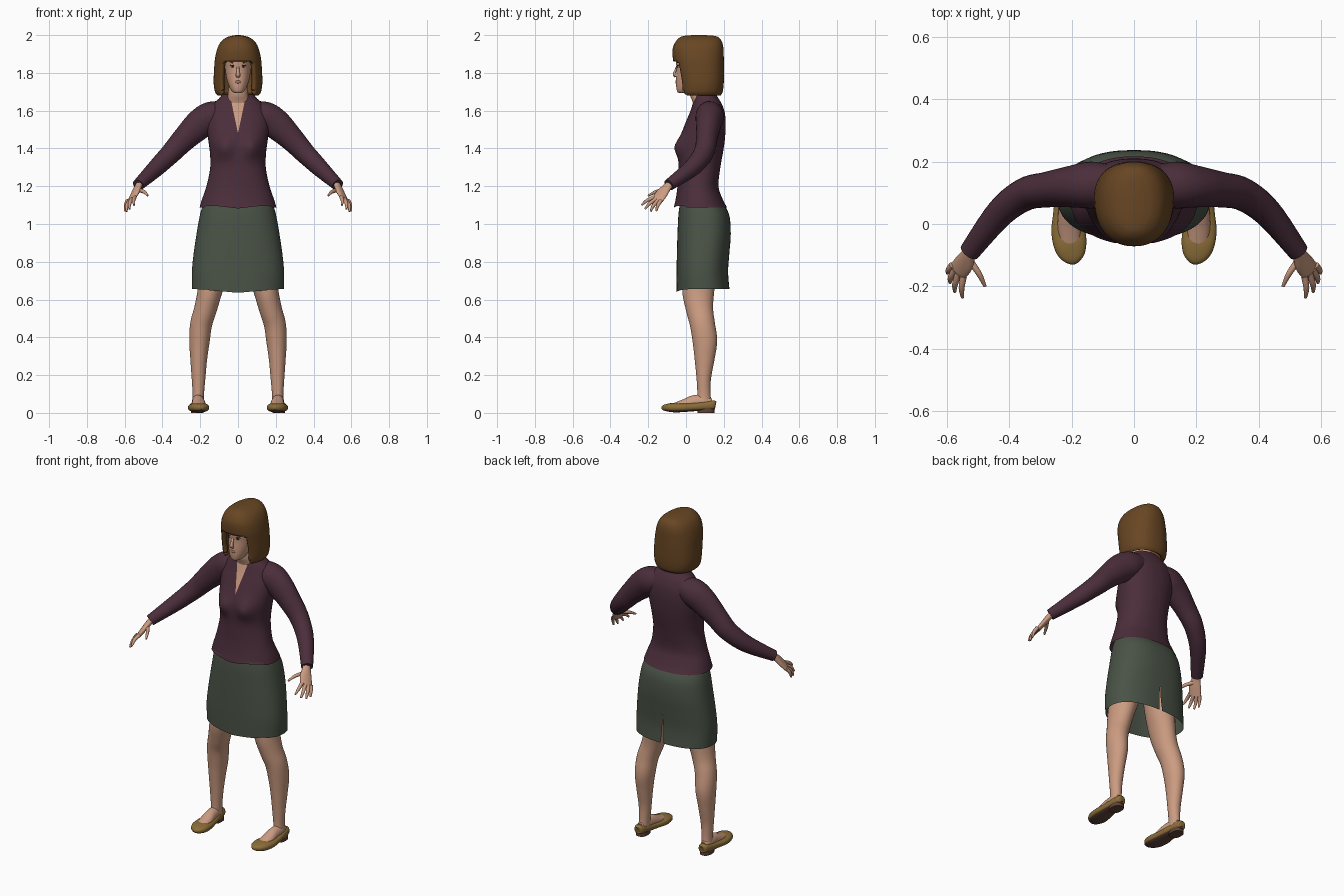
import bpy, bmesh, math
from mathutils import Vector as V

if "Cube" in bpy.data.objects:
    bpy.data.objects.remove(bpy.data.objects["Cube"])


def material(name, r, g, b):
    m = bpy.data.materials.new(name)
    m.use_nodes = True
    m.diffuse_color = (r, g, b, 1)
    m.node_tree.nodes["Principled BSDF"].inputs["Base Color"].default_value = (r, g, b, 1)
    return m


skin = material("skin", .60, .33, .22)
hair = material("brown_hair", .14, .062, .017)
plum = material("plum_cloth", .07, .027, .043)
olive = material("grey_green_cloth", .068, .086, .062)
tan = material("tan_leather", .26, .155, .04)
sole = material("brown_sole", .11, .055, .04)
lip = material("lip_rose", .42, .17, .14)
dark = material("dark_eye", .02, .013, .01)
white = material("eye_white", .6, .55, .5)


def smooth(rows, k=5):
    """Catmull-Rom resampling of rows of numbers."""
    out, n = [], len(rows)
    for i in range(n - 1):
        a, b, c, d = (rows[min(max(i + j, 0), n - 1)] for j in (-1, 0, 1, 2))
        for s in range(k):
            t = s / k
            out.append([q + .5 * t * (r - p + t * (2*p - 5*q + 4*r - w + t * (3*(q - r) + w - p)))
                        for p, q, r, w in zip(a, b, c, d)])
    return out + [list(rows[-1])]


def ring(c, u, v, n, e):
    def f(x):
        return math.copysign(abs(x) ** (2 / e), x)
    return [c + u * f(math.cos(2*math.pi*i/n)) + v * f(math.sin(2*math.pi*i/n)) for i in range(n)]


def loft(name, rings, mats, caps=True, edit=None, mirror=False, thick=0):
    bm = bmesh.new()
    vs = [[bm.verts.new(p) for p in r] for r in rings]
    n = len(vs[0])
    for a, b in zip(vs, vs[1:]):
        for i in range(n):
            bm.faces.new((a[i], a[(i+1) % n], b[(i+1) % n], b[i]))
    if caps:
        bm.faces.new(vs[0])
        bm.faces.new(vs[-1])
    bmesh.ops.recalc_face_normals(bm, faces=bm.faces[:])
    if edit:
        edit(bm)
    me = bpy.data.meshes.new(name)
    bm.to_mesh(me)
    bm.free()
    ob = bpy.data.objects.new(name, me)
    bpy.context.collection.objects.link(ob)
    for m in mats:
        me.materials.append(m)
    bpy.ops.object.select_all(action='DESELECT')
    ob.select_set(True)
    bpy.context.view_layer.objects.active = ob
    bpy.ops.object.shade_smooth_by_angle(angle=math.radians(50))
    if thick:
        s = ob.modifiers.new("thickness", 'SOLIDIFY')
        s.thickness, s.offset = thick, -1
    if mirror:
        ob.modifiers.new("mirror", 'MIRROR')
    return ob


def body(name, rows, mats, n=64, e=2.2, **kw):
    """Upright form from rows of height, half width, front y, back y."""
    return loft(name, [ring(V((0, (f+b)/2, z)), V((w, 0, 0)), V((0, (b-f)/2, 0)), n, e)
                       for z, w, f, b in smooth(rows)], mats, **kw)


def tube(name, rows, mats, side=(0, 0, 1), n=24, e=2, k=5, **kw):
    """Form along a path from rows of x, y, z, radius along side, other radius."""
    pts, rings = smooth(rows, k), []
    for i, p in enumerate(pts):
        t = (V(pts[min(i+1, len(pts)-1)][:3]) - V(pts[max(i-1, 0)][:3])).normalized()
        u = V(side) - t * t.dot(V(side))
        u.normalize()
        rings.append(ring(V(p[:3]), u * p[3], t.cross(u) * p[4], n, e))
    return loft(name, rings, mats, **kw)


# jacket with bust and V neck
def jacket_edit(bm):
    for v in bm.verts:
        x, y, z = v.co
        if y < .06:
            g = math.exp(-((abs(x) - .075) / .05) ** 2 - ((z - 1.405) / .055) ** 2)
            v.co.y -= .032 * g
        if z < 1.1 and y < 0:
            v.co.z += .012 * min(abs(x) / .1, 1) - .006
    for s in (1, -1):
        bmesh.ops.bisect_plane(bm, geom=bm.verts[:] + bm.edges[:] + bm.faces[:],
                               plane_co=(0, 0, 1.48), plane_no=(s * .19, 0, -.04))
    for f in bm.faces:
        c = f.calc_center_median()
        if c.y < .09 and abs(c.x) * .19 < (c.z - 1.48) * .04:
            f.material_index = 1


body("jacket", [(1.088, .203, -.065, .217), (1.13, .191, -.055, .195), (1.2, .167, -.045, .172),
                (1.3, .147, -.04, .182), (1.38, .149, -.04, .196), (1.45, .158, -.033, .206),
                (1.53, .165, -.005, .21), (1.59, .155, .02, .205), (1.635, .13, .035, .19),
                (1.665, .1, .045, .172), (1.685, .085, .05, .16)],
     [plum, skin], caps=False, edit=jacket_edit)


# skirt with back slit
def skirt_edit(bm):
    for v in bm.verts:
        if v.co.y < .05:
            v.co.z -= .02 * max(0, 1 - abs(v.co.x) / .22) * max(0, 1 - (v.co.z - .65) / .1)
    slit = [e for e in bm.edges if all(abs(v.co.x) < .001 and v.co.y > .1 and v.co.z < .83
                                       for v in e.verts)]
    bmesh.ops.split_edges(bm, edges=slit)
    for v in bm.verts:
        if abs(v.co.x) < .001 and v.co.y > .1 and v.co.z < .82 and len(v.link_faces) < 3:
            side = sum(f.calc_center_median().x for f in v.link_faces)
            v.co.x = math.copysign(.06 * (.82 - v.co.z), side)


body("skirt", [(.655, .243, -.05, .23), (.75, .244, -.05, .223), (.85, .234, -.048, .23),
               (.95, .219, -.045, .237), (1.05, .201, -.04, .228), (1.12, .18, -.03, .19)],
     [olive], caps=False, e=2.4, edit=skirt_edit)

# neck and head
body("neck", [(1.58, .085, .05, .17), (1.645, .065, .035, .14), (1.69, .053, .02, .125),
              (1.76, .05, .02, .125)], [skin], n=32)
body("head", [(1.693, .014, -.038, .0), (1.702, .032, -.047, .04), (1.73, .048, -.052, .08),
              (1.77, .061, -.052, .12), (1.82, .068, -.05, .15), (1.88, .07, -.053, .16),
              (1.94, .06, -.035, .15)], [skin], n=40)
tube("nose", [(0, -.046, 1.838, .004, .006), (0, -.057, 1.81, .006, .008),
              (0, -.063, 1.79, .007, .012), (0, -.056, 1.778, .004, .01)], [skin], side=(0, 1, 0), n=16)
tube("lips", [(-.023, -.043, 1.751, .002, .002), (0, -.052, 1.752, .008, .005),
              (.023, -.043, 1.751, .002, .002)], [lip], n=12)
for part, z, half, r, m in (("eye_white", 1.833, .011, .005, white), ("iris", 1.833, .005, .005, dark),
                            ("lash_line", 1.839, .014, .0025, dark), ("eyebrow", 1.853, .015, .003, hair)):
    y = -.0445 if part != "iris" else -.0475
    tube(part, [(.03 - half, y - .001, z, r * .4, .002), (.03, y, z + .001, r, .004),
                (.03 + half, y + .007, z, r * .4, .002)], [m], n=10, mirror=True)


# bobbed hair with a fringe over an open face
def hair_edit(bm):
    gone = [f for f in bm.faces for c in [f.calc_center_median()]
            if c.y < .03 and abs(c.x) < .087 and c.z < 1.865 - 1.5 * c.x ** 2]
    bmesh.ops.delete(bm, geom=gone, context='FACES')
    bottom = [e for e in bm.edges if e.is_boundary and all(v.co.z > 1.99 for v in e.verts)]
    bmesh.ops.contextual_create(bm, geom=bottom)


body("hair", [(1.68, .108, -.03, .183), (1.70, .122, -.04, .194), (1.75, .129, -.045, .2),
              (1.83, .126, -.06, .201), (1.88, .121, -.07, .2), (1.93, .109, -.07, .198),
              (1.965, .09, -.055, .19), (1.986, .064, -.035, .175), (1.996, .035, -.01, .15),
              (2.0, .01, .04, .1)],
     [hair], caps=False, e=2.3, edit=hair_edit, thick=.025)

# sleeves
tube("sleeve", [(.05, .125, 1.595, .055, .06), (.135, .125, 1.57, .08, .075), (.2, .12, 1.53, .08, .067),
                (.28, .11, 1.455, .066, .057), (.35, .095, 1.38, .056, .053),
                (.43, .035, 1.3, .047, .046), (.528, -.09, 1.207, .031, .033)], [plum], mirror=True)

# hands
across = (-.04, -.045, .025)
tube("palm", [(.515, -.075, 1.22, .022, .018), (.529, -.098, 1.197, .025, .017),
              (.545, -.127, 1.163, .035, .015), (.566, -.152, 1.125, .034, .011)],
     [skin], side=across, n=20, mirror=True)
fingers = {
    "index_finger": ((.547, -.168, 1.142), (.553, -.205, 1.125), (.55, -.236, 1.1)),
    "middle_finger": ((.563, -.158, 1.132), (.574, -.193, 1.108), (.575, -.217, 1.079)),
    "ring_finger": ((.574, -.146, 1.125), (.588, -.172, 1.098), (.59, -.188, 1.066)),
    "little_finger": ((.583, -.132, 1.125), (.595, -.148, 1.1), (.598, -.158, 1.068)),
    "thumb": ((.528, -.115, 1.18), (.497, -.16, 1.17), (.478, -.2, 1.15))}
for name, path in fingers.items():
    tube(name, [(*p, r, r) for p, r in zip(path, (.011, .0095, .005))], [skin],
         side=across, n=12, mirror=True)

# legs
legs = [(.1, .09, 1.0, .09, .09), (.12, .075, .8, .085, .09), (.148, .065, .65, .066, .085),
        (.172, .072, .55, .06, .072), (.195, .087, .47, .058, .066), (.204, .1, .38, .054, .065),
        (.208, .098, .28, .044, .052), (.209, .094, .18, .036, .038), (.21, .095, .1, .03, .035),
        (.212, .095, .05, .03, .04)]
tube("leg", legs, [skin], side=(1, 0, 0), n=32, mirror=True)
tube("foot", [(.214, .135, .055, .02, .02), (.213, .09, .06, .03, .035), (.21, .04, .055, .033, .038),
              (.208, -.01, .045, .037, .027), (.205, -.06, .035, .034, .018)],
     [skin], side=(1, 0, 0), mirror=True)


# shoes
def sole_edit(bm):
    for f in bm.faces:
        f.material_index = int(f.normal.z < -.75)


tube("shoe", [(.216, .157, .042, .012, .014), (.216, .147, .042, .027, .025), (.215, .09, .036, .038, .025),
              (.213, .03, .031, .047, .023), (.211, -.02, .028, .054, .024), (.205, -.065, .028, .053, .025),
              (.199, -.1, .028, .042, .02), (.196, -.12, .027, .024, .014), (.195, -.129, .026, .008, .006)],
     [tan, sole], side=(1, 0, 0), e=2.5, n=32, edit=sole_edit, mirror=True)
loft("heel", [ring(V((.215, .105, z)), V((.033, 0, 0)), V((0, .045, 0)), 24, 2.5) for z in (0, .025)],
     [sole], mirror=True)
